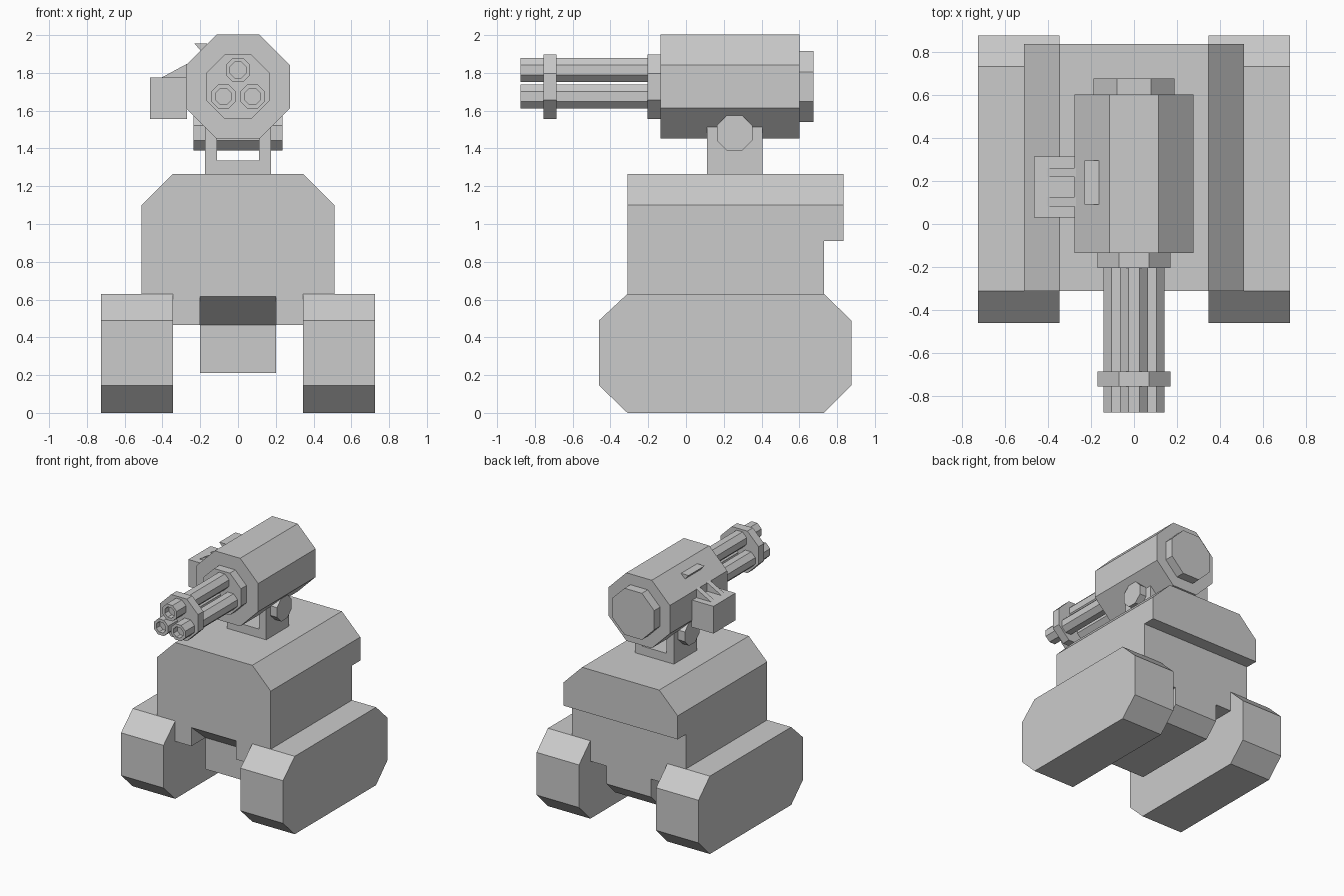
import bpy, bmesh, math
from mathutils import Vector

if "Cube" in bpy.data.objects:
    bpy.data.objects.remove(bpy.data.objects["Cube"])


def prism(name, pts, axis, a, b):
    """Extrude a 2D outline along an axis: 'x' takes (y, z) points, 'y' takes (x, z)."""
    def place(p, d):
        return Vector((d, p[0], p[1])) if axis == 'x' else Vector((p[0], d, p[1]))
    bm = bmesh.new()
    face = bm.faces.new([bm.verts.new(place(p, a)) for p in pts])
    ext = bmesh.ops.extrude_face_region(bm, geom=[face])
    shift = Vector((b - a, 0, 0)) if axis == 'x' else Vector((0, b - a, 0))
    bmesh.ops.translate(bm, vec=shift,
                        verts=[v for v in ext['geom'] if isinstance(v, bmesh.types.BMVert)])
    # extruding keeps the starting face or removes it, so make sure both ends are closed
    bmesh.ops.holes_fill(bm, edges=[e for e in bm.edges if e.is_boundary], sides=0)
    bmesh.ops.recalc_face_normals(bm, faces=bm.faces)
    me = bpy.data.meshes.new(name)
    bm.to_mesh(me)
    bm.free()
    ob = bpy.data.objects.new(name, me)
    bpy.context.collection.objects.link(ob)
    return ob


def octagon(cx, cz, apothem):
    r = apothem / math.cos(math.pi / 8)
    return [(cx + r * math.cos(math.pi * (i + .5) / 4),
             cz + r * math.sin(math.pi * (i + .5) / 4)) for i in range(8)]


def box_outline(u0, v0, u1, v1):
    return [(u0, v0), (u1, v0), (u1, v1), (u0, v1)]


def mirrored(half):
    return half + [(-x, z) for x, z in reversed(half)]


def cut(target, cutter):
    cutter.hide_render = True
    mod = target.modifiers.new("cut", 'BOOLEAN')
    mod.operation = 'DIFFERENCE'
    mod.solver = 'EXACT'
    mod.object = cutter
    bpy.context.view_layer.objects.active = target
    bpy.ops.object.modifier_apply(modifier=mod.name)
    bpy.data.objects.remove(cutter)


def bore(ob, wall, depth):
    """Sink a hole into the front (-y) end of a tube."""
    bm = bmesh.new()
    bm.from_mesh(ob.data)
    front = min(bm.faces, key=lambda f: f.calc_center_median().y)
    bmesh.ops.inset_region(bm, faces=[front], thickness=wall)
    floor = bmesh.ops.extrude_discrete_faces(bm, faces=[front])['faces'][0]
    bmesh.ops.translate(bm, verts=floor.verts, vec=(0, depth, 0))
    bm.to_mesh(ob.data)
    bm.free()


# Tracks
track = [(-.31, 0), (.73, 0), (.875, .145), (.875, .49),
         (.73, .63), (-.31, .63), (-.46, .49), (-.46, .145)]
prism("right_track", track, 'x', .345, .725)
prism("left_track", track, 'x', -.725, -.345)

# Hull with rear overhang and sloped front recess
hull = prism("hull", mirrored([(.345, .465), (.345, .63), (.51, .63), (.51, 1.1), (.345, 1.265)]),
             'y', -.31, .835)
cut(hull, prism("rear_cutter", box_outline(.73, .3, 1, .91), 'x', -1, 1))
cut(hull, prism("recess_cutter", [(-.36, .657), (-.13, .465), (-.13, .4), (-.36, .4)],
                'x', -.2, .2))

# Belly between the tracks
prism("belly", [(-.13, .465), (-.13, .21), (.62, .21), (.73, .32), (.73, .465)], 'x', -.2, .2)

# Gun yoke and pivot
prism("gun_yoke", mirrored([(.11, 1.335), (.11, 1.515), (.175, 1.515), (.175, 1.265)][::-1]),
      'y', .11, .405)
prism("pivot", octagon(.257, 1.482, .094), 'x', -.235, .235)

# Gun housing, rear cap and barrel rings
GZ = 1.727
prism("gun_housing", octagon(0, GZ, .275), 'y', -.135, .6)
prism("rear_cap", octagon(0, GZ, .188), 'y', .6, .675)
prism("barrel_collar", octagon(0, GZ, .17), 'y', -.205, -.135)
prism("barrel_clamp", octagon(0, GZ, .17), 'y', -.755, -.685)

# Three hollow barrels
for i, (x, z) in enumerate([(0, 1.815), (-.077, 1.675), (.077, 1.675)]):
    bore(prism(f"barrel_{i + 1}", octagon(x, z, .064), 'y', -.875, -.2), .024, .05)

# Ammunition box, its brackets and the ejection lip
prism("ammo_box", box_outline(-.465, 1.555, -.27, 1.775), 'y', .03, .313)
for i, y in enumerate((.082, .217)):
    prism(f"ammo_bracket_{i + 1}", [(-.405, 1.775), (-.27, 1.775), (-.27, 1.848)], 'y', y, y + .043)
prism("ejection_lip", [(-.23, 1.955), (-.163, 1.955), (-.195, 1.915)], 'y', .09, .295)
